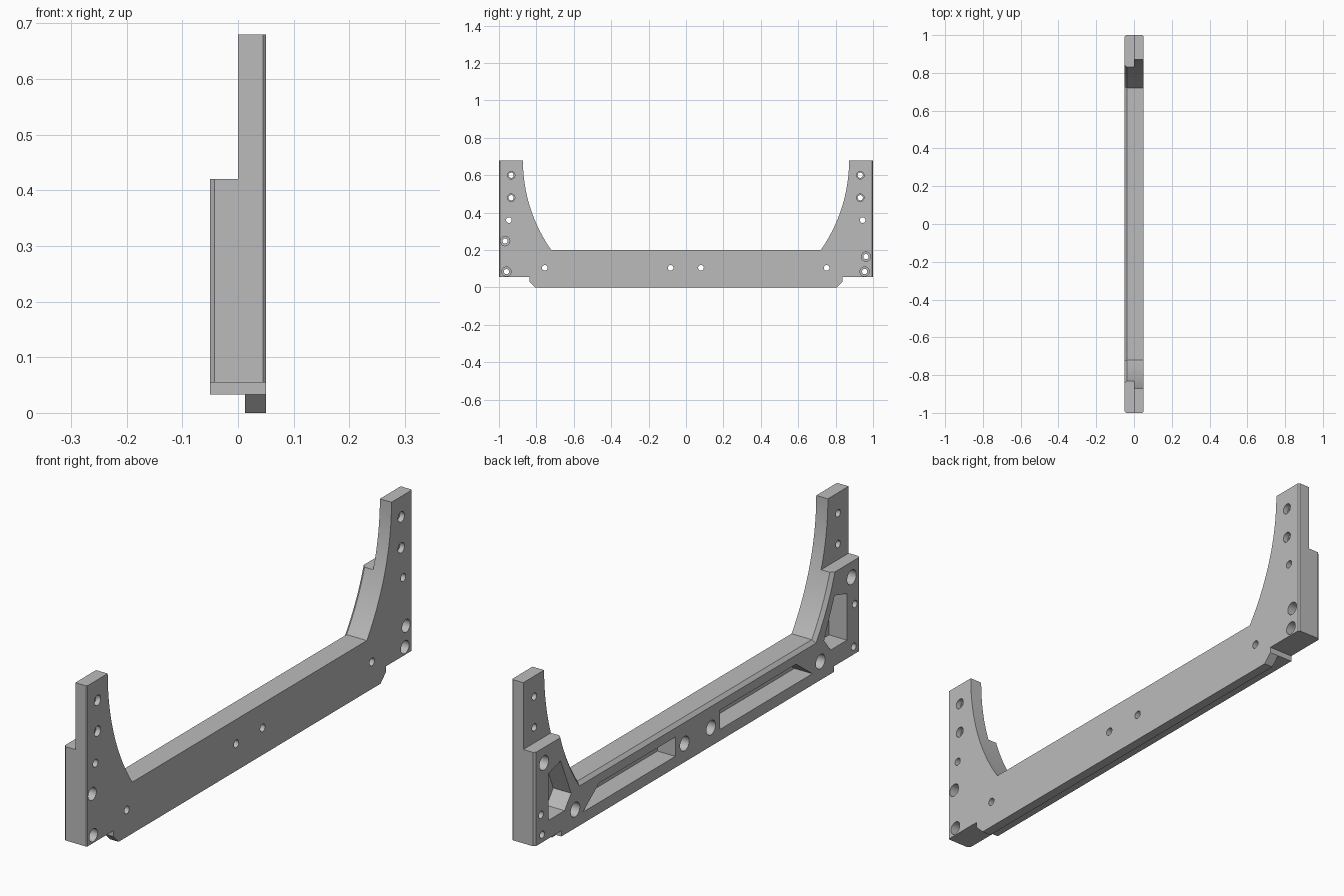
import bpy, bmesh, math
from mathutils import Matrix

if "Cube" in bpy.data.objects:
    bpy.data.objects.remove(bpy.data.objects["Cube"])

HALF = 0.05                      # half thickness along x
TOP, SHOULDER, BEAM_TOP = 0.68, 0.42, 0.2
END_BOTTOM, BEAM_BOTTOM = 0.055, 0.033
ARM_IN, ARC_R = 0.872, 0.835     # inner arm edge and radius of the sweep


def finish(bm, name):
    bmesh.ops.recalc_face_normals(bm, faces=bm.faces)
    mesh = bpy.data.meshes.new(name)
    bm.to_mesh(mesh)
    bm.free()
    obj = bpy.data.objects.new(name, mesh)
    bpy.context.collection.objects.link(obj)
    return obj


def prism(outline, x0, x1):
    """Extrude a (y, z) outline along x."""
    bm = bmesh.new()
    face = bm.faces.new([bm.verts.new((x0, y, z)) for y, z in outline])
    ext = bmesh.ops.extrude_face_region(bm, geom=[face])
    moved = [v for v in ext["geom"] if isinstance(v, bmesh.types.BMVert)]
    bmesh.ops.translate(bm, verts=moved, vec=(x1 - x0, 0, 0))
    return bm


def rod(y, z, radius, x0, x1):
    bm = bmesh.new()
    place = Matrix.Translation(((x0 + x1) / 2, y, z)) @ Matrix.Rotation(math.pi / 2, 4, "Y")
    bmesh.ops.create_cone(bm, cap_ends=True, segments=32, radius1=radius,
                          radius2=radius, depth=x1 - x0, matrix=place)
    return bm


def cut(target, bm):
    cutter = finish(bm, "cutter")
    cutter.hide_render = True
    mod = target.modifiers.new("cut", "BOOLEAN")
    mod.operation, mod.solver, mod.object = "DIFFERENCE", "EXACT", cutter
    bpy.context.view_layer.objects.active = target
    bpy.ops.object.modifier_apply(modifier=mod.name)
    bpy.data.objects.remove(cutter)


# Side silhouette: beam, chamfered lip, end blocks and swept arms
half = [(0.805, 0), (0.838, BEAM_BOTTOM), (0.838, END_BOTTOM),
        (1, END_BOTTOM), (1, TOP)]
steps = 24
sweep = math.asin((TOP - BEAM_TOP) / ARC_R)
for i in range(steps + 1):
    a = sweep * i / steps
    half.append((ARM_IN - ARC_R + ARC_R * math.cos(a), TOP - ARC_R * math.sin(a)))
outline = half + [(-y, z) for y, z in reversed(half)]
bm = prism(outline, -HALF, HALF)


def bevel(rule, width):
    edges = []
    for e in bm.edges:
        a, b = (v.co for v in e.verts)
        if abs(a.x - b.x) < 0.001 and rule(a, b):
            edges.append(e)
    bmesh.ops.bevel(bm, geom=edges, offset=width, segments=1, affect="EDGES")


# Chamfers: inner sweep on the pocketed side, then the outer end corners
bevel(lambda a, b: a.x < -0.049 and min(a.z, b.z) > 0.19
      and max(abs(a.y), abs(b.y)) < 0.88, 0.013)
bevel(lambda a, b: a.x < -0.049 and min(abs(a.y), abs(b.y)) > 0.99, 0.008)
bevel(lambda a, b: a.x > 0.049 and min(abs(a.y), abs(b.y)) > 0.99, 0.005)
bracket = finish(bm, "bracket")


def box(z0, z1, x0, x1):
    return prism([(-1.1, z0), (1.1, z0), (1.1, z1), (-1.1, z1)], x0, x1)


# Thin upper arms and the narrow lip under the beam
cut(bracket, box(SHOULDER, 0.8, -0.1, 0))
cut(bracket, box(-0.1, BEAM_BOTTOM, -0.1, 0.013))

# Lightening pockets, mirrored
beam_pocket = [(0.137, 0.077), (0.705, 0.077), (0.605, 0.152), (0.137, 0.152)]
end_pocket = [(0.842, 0.329), (0.918, 0.307), (0.918, 0.126),
              (0.818, 0.126), (0.777, 0.178)]
for side in (1, -1):
    for shape in (beam_pocket, end_pocket):
        cut(bracket, prism([(side * y, z) for y, z in shape], -0.1, 0.027))


def stepped_hole(y, z, bore, wide, x0, x1):
    cut(bracket, rod(y, z, bore, -0.1, 0.1))
    cut(bracket, rod(y, z, wide, x0, x1))


# Arm screw holes, sunk from the flat face
for y in (0.932, -0.935):
    for z in (0.6, 0.48):
        stepped_hole(y, z, 0.014, 0.02, 0.03, 0.1)

# Mounting holes, sunk deep from the pocketed face
for y, z in ((0.944, 0.36), (-0.947, 0.36), (0.752, 0.105),
             (-0.755, 0.105), (0.08, 0.105), (-0.082, 0.105)):
    stepped_hole(y, z, 0.015, 0.028, -0.1, 0.015)

# Corner holes, sunk from the flat face
for y, z in ((0.962, 0.165), (0.955, 0.085), (-0.967, 0.248), (-0.96, 0.085)):
    stepped_hole(y, z, 0.014, 0.025, 0.0, 0.1)

# Plain grey finish
grey = bpy.data.materials.new("plain grey")
grey.use_nodes = True
colour = (0.5, 0.5, 0.5, 1)
grey.diffuse_color = colour
grey.node_tree.nodes["Principled BSDF"].inputs["Base Color"].default_value = colour
bracket.data.materials.clear()
bracket.data.materials.append(grey)

bpy.ops.object.select_all(action="DESELECT")
bracket.select_set(True)
bpy.context.view_layer.objects.active = bracket
bpy.ops.object.shade_smooth_by_angle(angle=math.radians(25))
